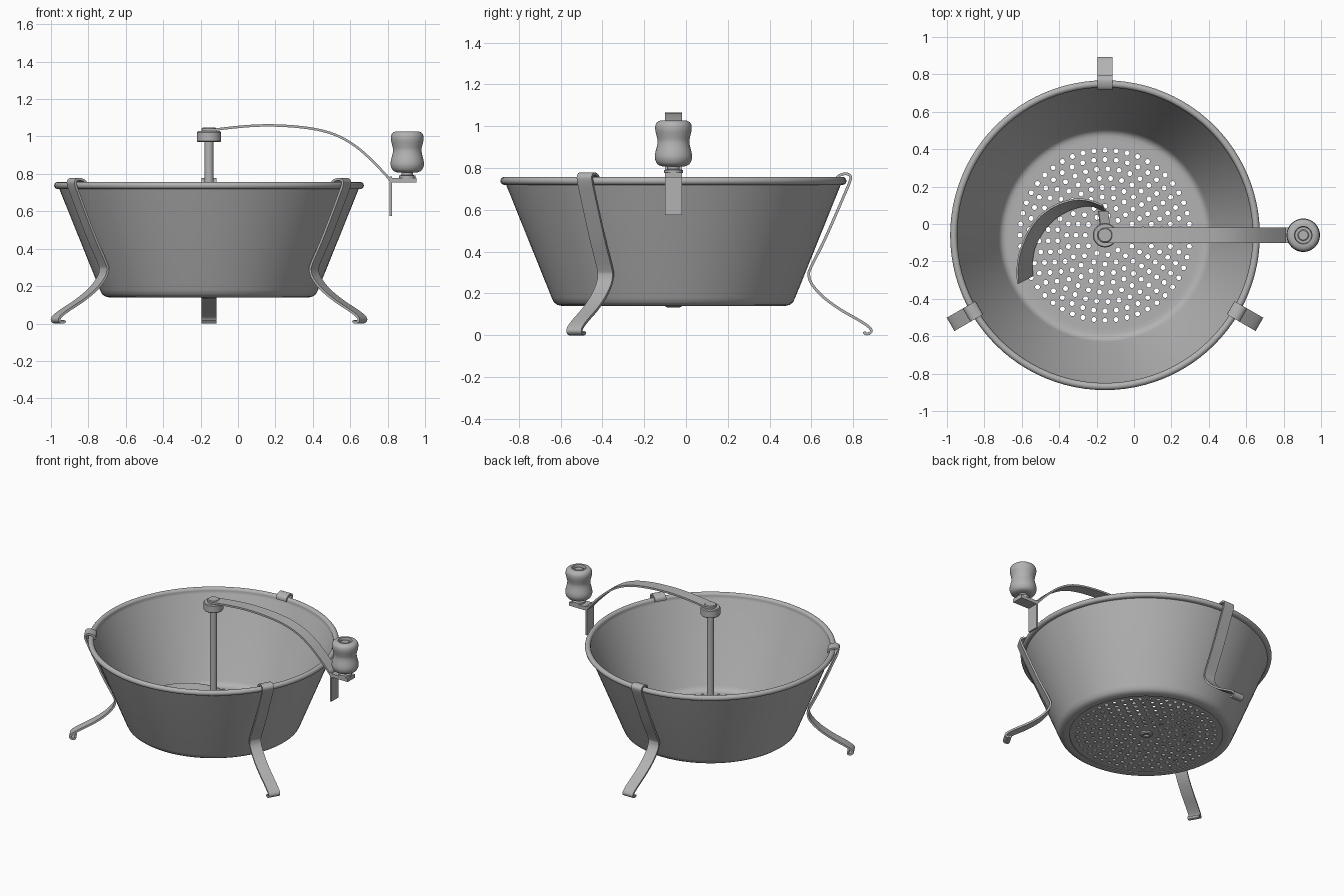
import bpy, bmesh, math
from mathutils import Vector

cube = bpy.data.objects.get("Cube")
if cube:
    bpy.data.objects.remove(cube, do_unlink=True)

CX, CY = -0.155, -0.06          # bowl axis
HX = 0.905                      # handle axis

steel = bpy.data.materials.new("brushed grey steel")
steel.use_nodes = True
GREY = (0.45, 0.45, 0.45, 1)
steel.diffuse_color = GREY
steel.node_tree.nodes["Principled BSDF"].inputs["Base Color"].default_value = GREY


def activate(ob):
    bpy.ops.object.select_all(action='DESELECT')
    ob.select_set(True)
    bpy.context.view_layer.objects.active = ob


def finish(name, bm, thickness=0):
    bmesh.ops.remove_doubles(bm, verts=bm.verts, dist=1e-5)
    bmesh.ops.recalc_face_normals(bm, faces=bm.faces)
    me = bpy.data.meshes.new(name)
    bm.to_mesh(me)
    bm.free()
    me.materials.append(steel)
    ob = bpy.data.objects.new(name, me)
    bpy.context.collection.objects.link(ob)
    activate(ob)
    if thickness:
        mod = ob.modifiers.new("thickness", 'SOLIDIFY')
        mod.thickness = thickness
        mod.offset = 0
        bpy.ops.object.modifier_apply(modifier=mod.name)
    bpy.ops.object.shade_smooth_by_angle(angle=math.radians(35))
    return ob


def lathe(name, profile, x, y, steps=48, closed=False):
    """Revolve (radius, z) points about a vertical axis."""
    bm = bmesh.new()
    vs = [bm.verts.new((r, 0, z)) for r, z in profile]
    edges = [bm.edges.new(p) for p in zip(vs, vs[1:])]
    if closed:
        edges.append(bm.edges.new((vs[-1], vs[0])))
    bmesh.ops.spin(bm, geom=vs + edges, axis=(0, 0, 1), cent=(0, 0, 0),
                   angle=math.tau, steps=steps, use_duplicate=False)
    bmesh.ops.translate(bm, verts=bm.verts, vec=(x, y, 0))
    return finish(name, bm)


def smooth(points, n=5):
    """Catmull-Rom curve through the points."""
    p = [Vector(q) for q in points]
    p = [2 * p[0] - p[1]] + p + [2 * p[-1] - p[-2]]
    out = []
    for a, b, c, d in zip(p, p[1:], p[2:], p[3:]):
        for i in range(n):
            t = i / n
            out.append(0.5 * (2 * b + (c - a) * t + (2 * a - 5 * b + 4 * c - d) * t**2
                              + (3 * b - a - 3 * c + d) * t**3))
    return out + [p[-2]]


def strip(name, left, right, thickness):
    """Sheet metal between two edge curves."""
    bm = bmesh.new()
    a = [bm.verts.new(p) for p in left]
    b = [bm.verts.new(p) for p in right]
    for i in range(len(a) - 1):
        bm.faces.new((a[i], a[i + 1], b[i + 1], b[i]))
    return finish(name, bm, thickness)


def strap(name, path, width, thickness, angle=0, n=5):
    """Flat band following a (radius, z) path, turned about the bowl axis."""
    side = Vector((-math.sin(angle), math.cos(angle), 0)) * width / 2
    mid = [Vector((CX + p.x * math.cos(angle), CY + p.x * math.sin(angle), p.y))
           for p in smooth(path, n)]
    return strip(name, [m + side for m in mid], [m - side for m in mid], thickness)


# Bowl with rolled rim and an open floor
rim = [(0.809 + 0.019 * math.cos(a), 0.738 + 0.019 * math.sin(a))
       for a in [math.radians(-100 + 25 * i) for i in range(13)]]
bowl = ([(0.505, 0.140), (0.535, 0.140), (0.556, 0.145), (0.572, 0.157), (0.583, 0.180),
         (0.800, 0.718)] + rim +
        [(0.786, 0.720), (0.570, 0.187), (0.560, 0.170), (0.546, 0.159),
         (0.530, 0.155), (0.505, 0.155)])
lathe("bowl", bowl, CX, CY, 96, closed=True)

# Perforated straining disc
curve = bpy.data.curves.new("straining_disc", 'CURVE')
curve.dimensions = '2D'
curve.fill_mode = 'BOTH'
curve.extrude = 0.004


def ring(x, y, r, n):
    s = curve.splines.new('POLY')
    s.points.add(n - 1)
    for i, pt in enumerate(s.points):
        a = math.tau * i / n
        pt.co = (x + r * math.cos(a), y + r * math.sin(a), 0, 1)
    s.use_cyclic_u = True


ring(0, 0, 0.507, 96)
for k in range(8):
    radius = 0.455 - 0.05 * k
    count = round(math.tau * radius / 0.06)
    for j in range(count):
        a = math.tau * (j + 0.5 * (k % 2)) / count
        ring(radius * math.cos(a), radius * math.sin(a), 0.0135, 10)
disc = bpy.data.objects.new("straining_disc", curve)
disc.location = (CX, CY, 0.15)
bpy.context.collection.objects.link(disc)
activate(disc)
bpy.ops.object.convert(target='MESH')
disc = bpy.context.object
disc.data.materials.clear()
disc.data.materials.append(steel)

# Shaft, collar, cap and the nut beneath
lathe("shaft", [(0, 0.145), (0.024, 0.145), (0.024, 0.98), (0, 0.98)], CX, CY, 32)
lathe("shaft_collar", [(0, 0.97), (0.06, 0.97), (0.065, 0.975), (0.065, 1.022),
                       (0.06, 1.028), (0, 1.028)], CX, CY)
lathe("shaft_cap", [(0, 1.02), (0.04, 1.02), (0.04, 1.042), (0.035, 1.047), (0, 1.047)], CX, CY, 32)
lathe("bottom_nut", [(0.018, 0.148), (0.045, 0.148), (0.04, 0.138), (0.028, 0.132),
                     (0.018, 0.134)], CX, CY, 32, closed=True)

# Crank arm, its hanging end plate and the handle bracket
arm = [(0.0, 1.032), (0.10, 1.045), (0.22, 1.056), (0.34, 1.059), (0.48, 1.051),
       (0.60, 1.032), (0.70, 0.998), (0.79, 0.943), (0.87, 0.873), (0.94, 0.800), (0.97, 0.765)]
strap("crank_arm", arm, 0.083, 0.013)
strap("crank_end_plate", [(0.972, 0.785), (0.972, 0.575)], 0.083, 0.013, n=1)
strap("handle_bracket", [(0.972, 0.766), (1.11, 0.766)], 0.083, 0.026, n=1)

# Turned handle with a recessed screw
lathe("handle_washer", [(0, 0.775), (0.045, 0.775), (0.045, 0.79), (0.03, 0.794),
                        (0.03, 0.82), (0, 0.82)], HX, CY, 32)
grip = smooth([(0.055, 0.808), (0.076, 0.818), (0.088, 0.842), (0.088, 0.868),
               (0.079, 0.905), (0.076, 0.93), (0.081, 0.955), (0.087, 0.982),
               (0.086, 1.005), (0.077, 1.02), (0.062, 1.027)], 3)
lathe("handle_grip", [(0, 0.808)] + [tuple(p) for p in grip] +
      [(0.047, 1.027), (0.044, 1.008), (0, 1.008)], HX, CY)
lathe("handle_screw", [(0, 1.0), (0.03, 1.0), (0.03, 1.016), (0.025, 1.02), (0, 1.02)], HX, CY, 32)

# Three spring legs hooked over the rim
leg = [(0.782, 0.738), (0.785, 0.757), (0.803, 0.768), (0.828, 0.772), (0.846, 0.762),
       (0.845, 0.738), (0.815, 0.665), (0.725, 0.460), (0.658, 0.325), (0.648, 0.285),
       (0.665, 0.240), (0.720, 0.180), (0.800, 0.122), (0.885, 0.073), (0.932, 0.042),
       (0.947, 0.022), (0.937, 0.008), (0.918, 0.007), (0.912, 0.016)]
for name, deg in (("back_leg", 90), ("front_right_leg", 210), ("front_left_leg", 330)):
    strap(name, leg, 0.082, 0.013, math.radians(deg))

# Curved, tilted scraper blade and the tab joining it to the shaft
outer = [(-0.17, 0.10), (-0.25, 0.128), (-0.34, 0.127), (-0.45, 0.083), (-0.54, 0.0),
         (-0.60, -0.12), (-0.622, -0.22), (-0.622, -0.32)]
inner = [(-0.15, 0.065), (-0.23, 0.098), (-0.32, 0.085), (-0.41, 0.04), (-0.48, -0.03),
         (-0.53, -0.12), (-0.545, -0.20), (-0.545, -0.28)]
strip("scraper_blade", smooth([(x, y, 0.30) for x, y in outer]),
      smooth([(x, y, 0.165) for x, y in inner]), 0.01)
strip("blade_tab", [(-0.19, 0.07, 0.235), (-0.175, CY, 0.235)],
      [(-0.14, 0.07, 0.215), (-0.125, CY, 0.215)], 0.012)
